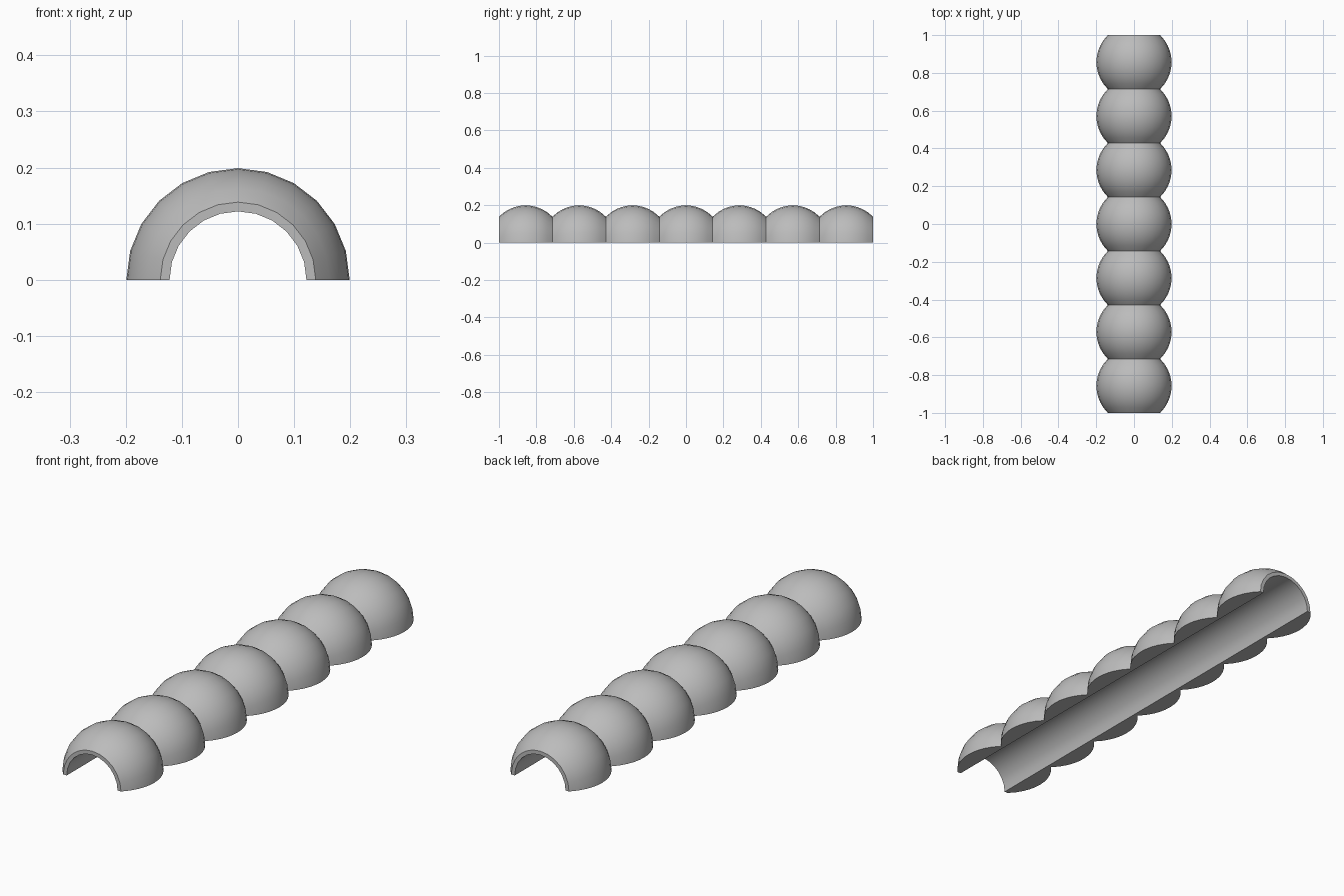
import bpy
import bmesh
from math import sin, cos, pi, sqrt

cube = bpy.data.objects.get("Cube")
if cube:
    bpy.data.objects.remove(cube, do_unlink=True)

BEADS = 7
HALF = 1 / BEADS        # half the length of one bead
RADIUS = 0.199          # bead radius
BORE = 0.122            # radius of the hollow channel
ARC_STEPS = 12          # facets around the half circle
BEAD_STEPS = 10         # facets along one bead

grey = bpy.data.materials.new("Grey")
grey.use_nodes = True
colour = (0.5, 0.5, 0.5, 1)
grey.diffuse_color = colour
grey.node_tree.nodes["Principled BSDF"].inputs["Base Color"].default_value = colour

# Stations along the string of beads: position and outer radius
stations = []
for bead in range(BEADS):
    centre = -1 + HALF * (2 * bead + 1)
    for step in range(BEAD_STEPS + 1):
        if bead and step == 0:
            continue
        offset = HALF * (2 * step / BEAD_STEPS - 1)
        stations.append((centre + offset, sqrt(RADIUS ** 2 - offset ** 2)))

bm = bmesh.new()


def half_ring(y, radius):
    angles = [pi * i / ARC_STEPS for i in range(ARC_STEPS + 1)]
    return [bm.verts.new((radius * cos(a), y, radius * sin(a))) for a in angles]


def bridge(first, second):
    for i in range(len(first) - 1):
        bm.faces.new((first[i], first[i + 1], second[i + 1], second[i]))


# Beaded outside, smooth bore and flat undersides
outer = [half_ring(y, r) for y, r in stations]
inner = [half_ring(y, BORE) for y, r in stations]
for k in range(len(stations) - 1):
    bridge(outer[k], outer[k + 1])
    bridge(inner[k], inner[k + 1])
for side in (0, -1):
    bridge([ring[side] for ring in outer], [ring[side] for ring in inner])

# Flat end rims
for end in (0, -1):
    bridge(outer[end], inner[end])

bmesh.ops.recalc_face_normals(bm, faces=bm.faces)
mesh = bpy.data.meshes.new("beaded_half_round")
bm.to_mesh(mesh)
bm.free()
mesh.materials.append(grey)

molding = bpy.data.objects.new("beaded_half_round", mesh)
bpy.context.collection.objects.link(molding)
bpy.ops.object.select_all(action="DESELECT")
molding.select_set(True)
bpy.context.view_layer.objects.active = molding
bpy.ops.object.shade_smooth_by_angle(angle=pi / 6)
